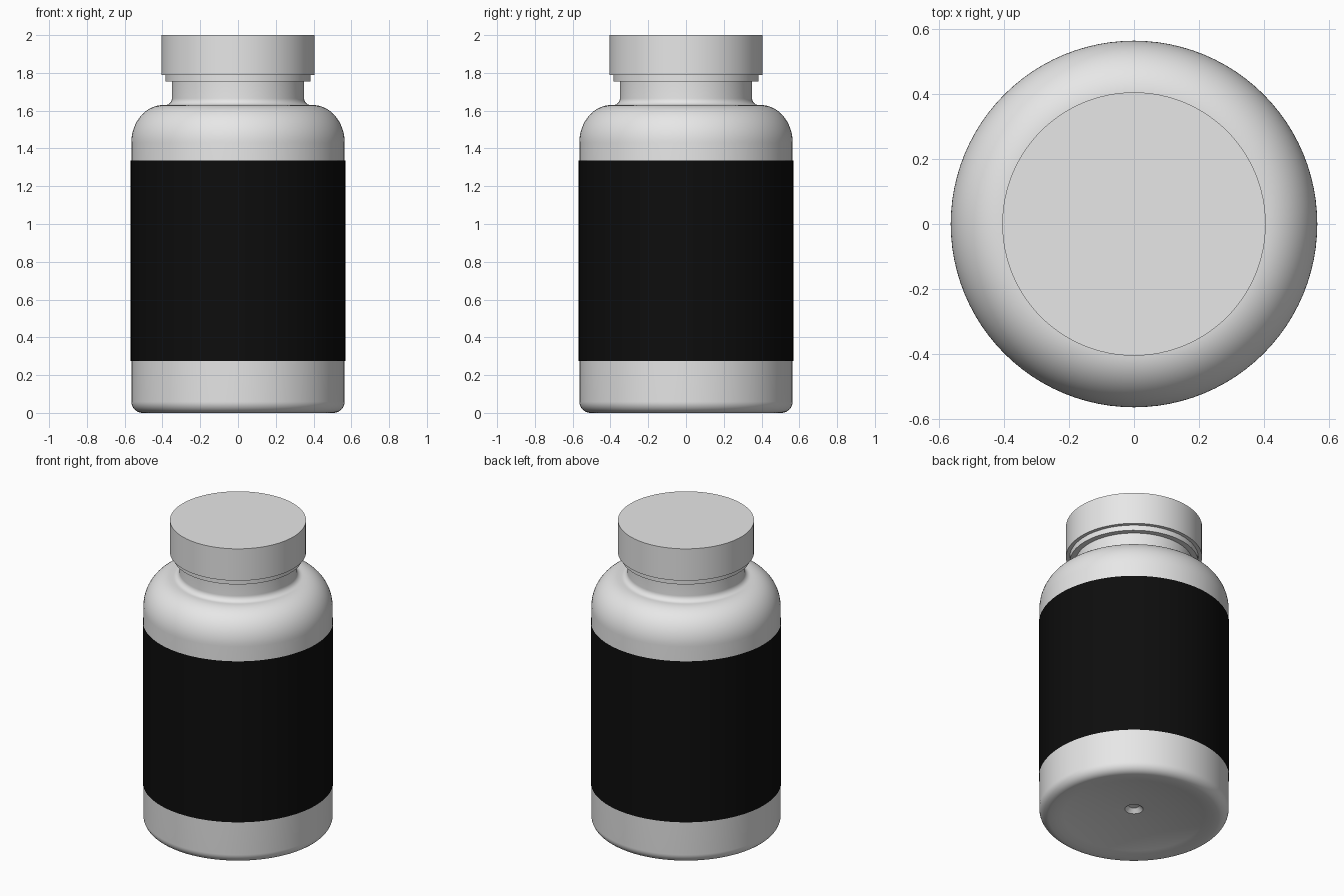
import bpy, bmesh, math

if "Cube" in bpy.data.objects:
    bpy.data.objects.remove(bpy.data.objects["Cube"])

SEG = 96


def material(name, c):
    m = bpy.data.materials.new(name)
    m.diffuse_color = (c, c, c, 1)
    m.use_nodes = True
    m.node_tree.nodes["Principled BSDF"].inputs["Base Color"].default_value = m.diffuse_color
    return m


def arc(cx, cz, rx, rz, a0, a1, n=12):
    """Points on an elliptical arc, angles in degrees."""
    return [(cx + rx * math.cos(math.radians(a0 + (a1 - a0) * i / n)),
             cz + rz * math.sin(math.radians(a0 + (a1 - a0) * i / n))) for i in range(n + 1)]


def lathe(name, profile, mat):
    """Revolve an (r, z) profile, listed from bottom to top of the outside."""
    bm = bmesh.new()
    verts = [bm.verts.new((r, 0, z)) for r, z in profile]
    edges = [bm.edges.new(p) for p in zip(verts, verts[1:])]
    bmesh.ops.spin(bm, geom=verts + edges, cent=(0, 0, 0), axis=(0, 0, 1),
                   angle=math.tau, steps=SEG, use_merge=True)
    bmesh.ops.remove_doubles(bm, verts=bm.verts, dist=1e-5)
    bmesh.ops.recalc_face_normals(bm, faces=bm.faces)
    # make sure the outside faces outwards
    f = max(bm.faces, key=lambda f: f.calc_center_median().xy.length)
    if f.normal.xy.dot(f.calc_center_median().xy) < 0:
        bmesh.ops.reverse_faces(bm, faces=bm.faces)
    me = bpy.data.meshes.new(name)
    bm.to_mesh(me)
    bm.free()
    me.materials.append(mat)
    ob = bpy.data.objects.new(name, me)
    bpy.context.collection.objects.link(ob)
    bpy.ops.object.select_all(action='DESELECT')
    ob.select_set(True)
    bpy.context.view_layer.objects.active = ob
    bpy.ops.object.shade_smooth_by_angle(angle=math.radians(35))
    return ob


white = material("white plastic", 0.8)
black = material("black label", 0.004)

# Bottle: dimpled hollow base, rounded foot, soft shoulder, neck and collar ring
base = [(0, 0.085), (0.03, 0.08), (0.055, 0.055)]
base += [(r, 0.055 * (1 - (r / 0.47) ** 2)) for r in (0.12, 0.2, 0.28, 0.36, 0.42)]
foot = arc(0.505, 0.06, 0.06, 0.06, -90, 0)
shoulder = arc(0.395, 1.43, 0.17, 0.2, 0, 90, 16)
neck = arc(0.385, 1.665, 0.035, 0.035, 270, 180, 8)
collar = [(0.35, 1.755), (0.384, 1.755), (0.384, 1.795), (0, 1.795)]
lathe("bottle", base + [(0.47, 0)] + foot + shoulder + neck + collar, white)

# Cap
lathe("cap", [(0, 1.79), (0.406, 1.79), (0.406, 2.0), (0, 2.0)], white)

# Wrap-around label
lathe("label", [(0.568, 0.275), (0.568, 1.335)], black)
